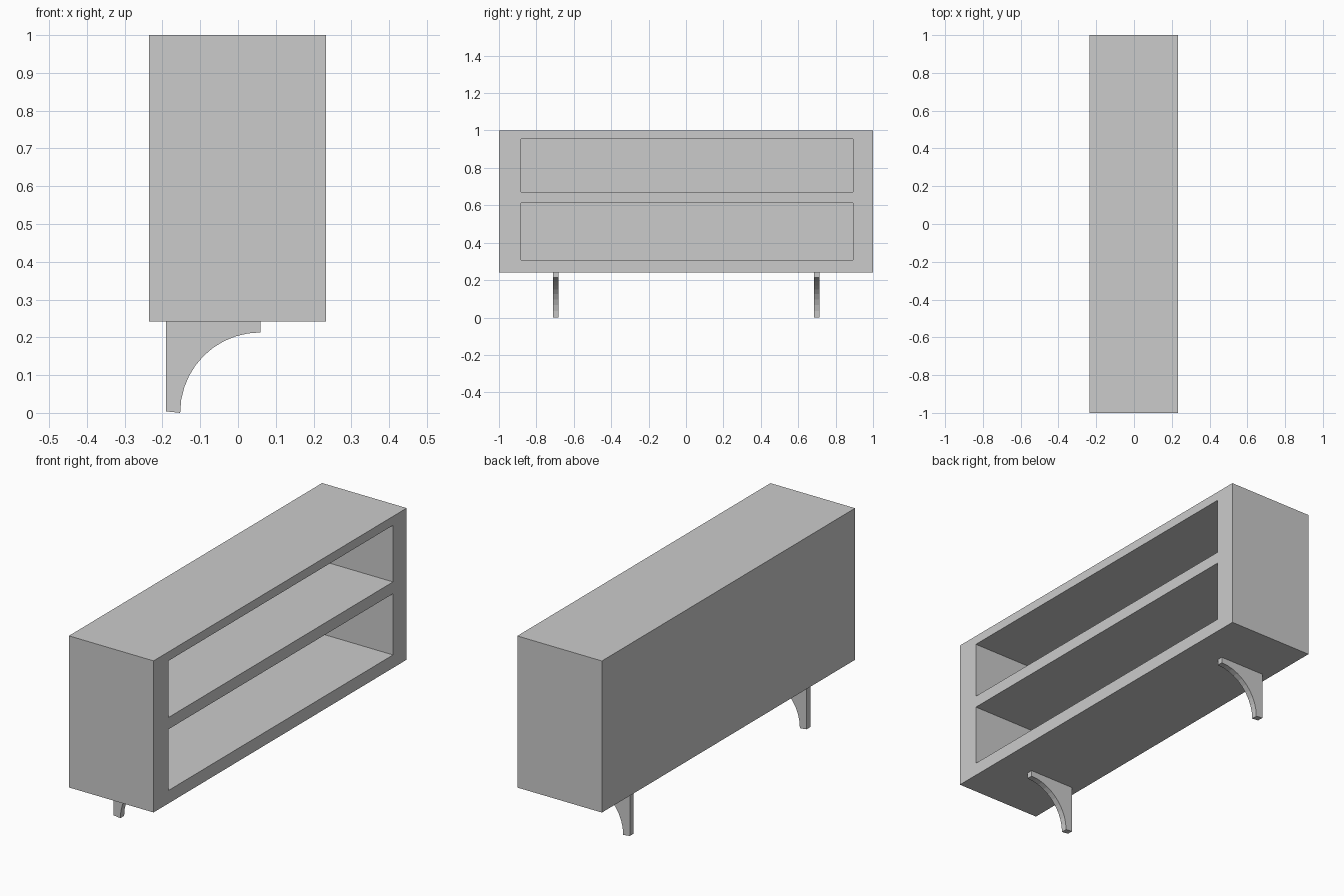
import bpy, bmesh, math

if "Cube" in bpy.data.objects:
    bpy.data.objects.remove(bpy.data.objects["Cube"])


def prism(name, profile, y0, y1):
    """Extrude an x-z profile along y."""
    bm = bmesh.new()
    face = bm.faces.new([bm.verts.new((x, y0, z)) for x, z in profile])
    ext = bmesh.ops.extrude_face_region(bm, geom=[face])
    verts = [v for v in ext["geom"] if isinstance(v, bmesh.types.BMVert)]
    bmesh.ops.translate(bm, verts=verts, vec=(0, y1 - y0, 0))
    bmesh.ops.recalc_face_normals(bm, faces=bm.faces)
    mesh = bpy.data.meshes.new(name)
    bm.to_mesh(mesh)
    bm.free()
    ob = bpy.data.objects.new(name, mesh)
    bpy.context.collection.objects.link(ob)
    return ob


def box(name, x0, x1, y0, y1, z0, z1):
    return prism(name, [(x0, z0), (x1, z0), (x1, z1), (x0, z1)], y0, y1)


# Cabinet body
cabinet = box("cabinet", -0.235, 0.233, -1, 1, 0.242, 1)

# Two open compartments cut in from the +x side
for name, z0, z1 in (("lower", 0.307, 0.613), ("upper", 0.672, 0.955)):
    cutter = box(name + "_compartment_cutter", -0.19, 0.3, -0.883, 0.892, z0, z1)
    cutter.hide_render = True
    cutter.hide_set(True)
    cut = cabinet.modifiers.new(name + "_compartment", "BOOLEAN")
    cut.operation = "DIFFERENCE"
    cut.solver = "EXACT"
    cut.object = cutter

# Bracket legs with a concave quarter-round inner edge
STEPS = 10
arc = [(0.059 - 0.212 * math.sin(a), 0.001 + 0.212 * math.cos(a))
       for a in (math.pi / 2 * i / STEPS for i in range(STEPS + 1))]
leg_profile = [(-0.19, 0.004), (-0.19, 0.242), (0.059, 0.242)] + arc
leg_profile[-1] = (-0.153, 0.0)
for name, y in (("front_leg", -0.696), ("back_leg", 0.7)):
    prism(name, leg_profile, y - 0.015, y + 0.015)
